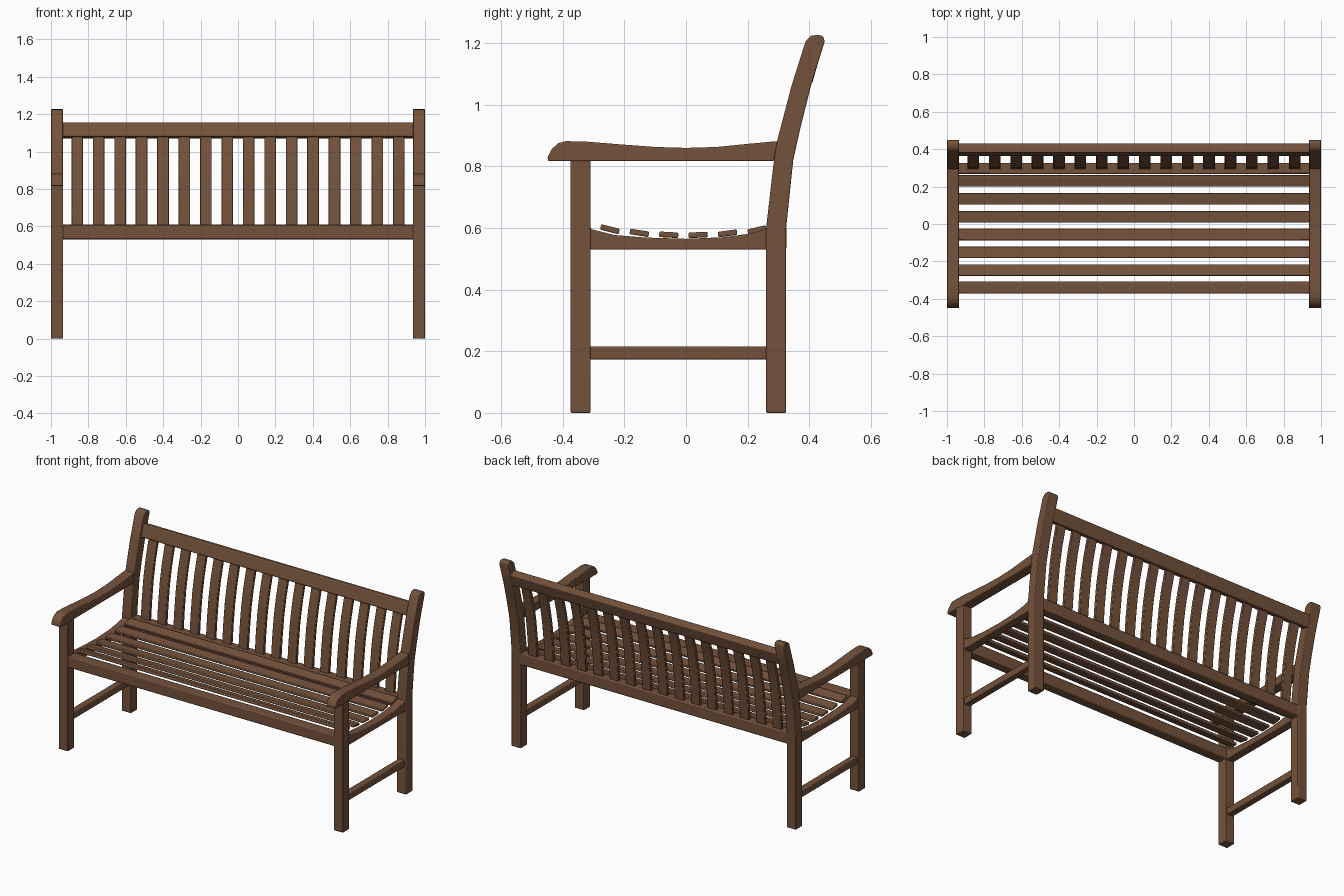
import bpy
import bmesh
import math
from mathutils import Matrix, Vector

if "Cube" in bpy.data.objects:
    bpy.data.objects.remove(bpy.data.objects["Cube"])

WOOD = (0.175, 0.085, 0.044, 1)
wood = bpy.data.materials.new("brown_wood")
wood.use_nodes = True
wood.diffuse_color = WOOD
wood.node_tree.nodes["Principled BSDF"].inputs["Base Color"].default_value = WOOD
wood.node_tree.nodes["Principled BSDF"].inputs["Roughness"].default_value = 0.7


def finish(name, bm, bevel):
    """Turn a bmesh into a wooden object with softened edges."""
    bmesh.ops.recalc_face_normals(bm, faces=bm.faces)
    mesh = bpy.data.meshes.new(name)
    bm.to_mesh(mesh)
    bm.free()
    mesh.materials.append(wood)
    obj = bpy.data.objects.new(name, mesh)
    bpy.context.collection.objects.link(obj)
    mod = obj.modifiers.new("soft_edges", "BEVEL")
    mod.width = bevel
    mod.segments = 2
    mod.limit_method = "ANGLE"
    mod.angle_limit = math.radians(40)
    bpy.ops.object.select_all(action="DESELECT")
    obj.select_set(True)
    bpy.context.view_layer.objects.active = obj
    bpy.ops.object.shade_smooth_by_angle(angle=math.radians(40))
    return obj


def extrude(name, profile, x0, x1, bevel=0.004):
    """Extrude a (y, z) side profile from x0 to x1."""
    bm = bmesh.new()
    face = bm.faces.new([bm.verts.new((x0, y, z)) for y, z in profile])
    out = bmesh.ops.extrude_face_region(bm, geom=[face])
    verts = [v for v in out["geom"] if isinstance(v, bmesh.types.BMVert)]
    bmesh.ops.translate(bm, verts=verts, vec=(x1 - x0, 0, 0))
    return finish(name, bm, bevel)


def box(name, centre, size, tilt=0, bevel=0.004):
    """Box tilted about the x axis by an angle in degrees."""
    bm = bmesh.new()
    matrix = (Matrix.Translation(centre)
              @ Matrix.Rotation(math.radians(tilt), 4, "X")
              @ Matrix.Diagonal(Vector(size).to_4d()))
    bmesh.ops.create_cube(bm, size=1, matrix=matrix)
    return finish(name, bm, bevel)


# Side profiles
back_post = [(0.26, 0), (0.325, 0), (0.325, 0.6), (0.348, 0.82), (0.37, 0.92),
             (0.405, 1.06), (0.45, 1.205), (0.445, 1.222), (0.43, 1.227),
             (0.405, 1.224), (0.388, 1.206), (0.342, 1.06), (0.295, 0.88),
             (0.283, 0.8), (0.26, 0.6)]
arm = [(-0.448, 0.817), (0.285, 0.817), (0.297, 0.882), (0.2, 0.873),
       (0.1, 0.863), (0, 0.86), (-0.1, 0.863), (-0.22, 0.872), (-0.32, 0.88),
       (-0.39, 0.882), (-0.415, 0.875), (-0.435, 0.857), (-0.449, 0.83)]
seat_side = [(-0.315, 0.53), (0.265, 0.53), (0.265, 0.598), (0.21, 0.582),
             (0.12, 0.57), (0, 0.565), (-0.13, 0.569), (-0.23, 0.577),
             (-0.315, 0.598)]

# End frames, left and right
for side, s in (("left", 1), ("right", -1)):
    mid = s * 0.967
    box(side + "_front_leg", (mid, -0.342, 0.41), (0.065, 0.065, 0.82))
    extrude(side + "_back_post", back_post, s * 0.935, s)
    extrude(side + "_armrest", arm, s * 0.935, s)
    extrude(side + "_seat_side_rail", seat_side, s * 0.94, s * 0.994)
    box(side + "_stretcher", (mid, -0.025, 0.195), (0.042, 0.585, 0.042))

# Long seat rails
LENGTH = 1.88
box("front_seat_rail", (0, -0.339, 0.568), (LENGTH, 0.064, 0.072), bevel=0.006)
box("back_seat_rail", (0, 0.297, 0.568), (LENGTH, 0.058, 0.074), bevel=0.006)

# Dished row of seat slats
for i in range(6):
    y = -0.247 + i * 0.0955
    t = y / 0.24
    box(f"seat_slat_{i + 1}", (0, y, 0.577 + 0.018 * t * t),
        (LENGTH, 0.062, 0.018), tilt=14 * t)

# Backrest: leaning top rail and upright slats
box("top_back_rail", (0, 0.396, 1.113), (LENGTH, 0.05, 0.08), tilt=-16, bevel=0.006)
slat_line = [(0.302, 0.59), (0.313, 0.72), (0.329, 0.85), (0.35, 0.96), (0.384, 1.09)]
slat = [(y - 0.01, z) for y, z in slat_line]
slat += [(y + 0.01, z) for y, z in reversed(slat_line)]
COUNT = 16
for i in range(COUNT):
    x = (i - (COUNT - 1) / 2) * 0.1146
    extrude(f"back_slat_{i + 1}", slat, x - 0.031, x + 0.031, bevel=0.003)
